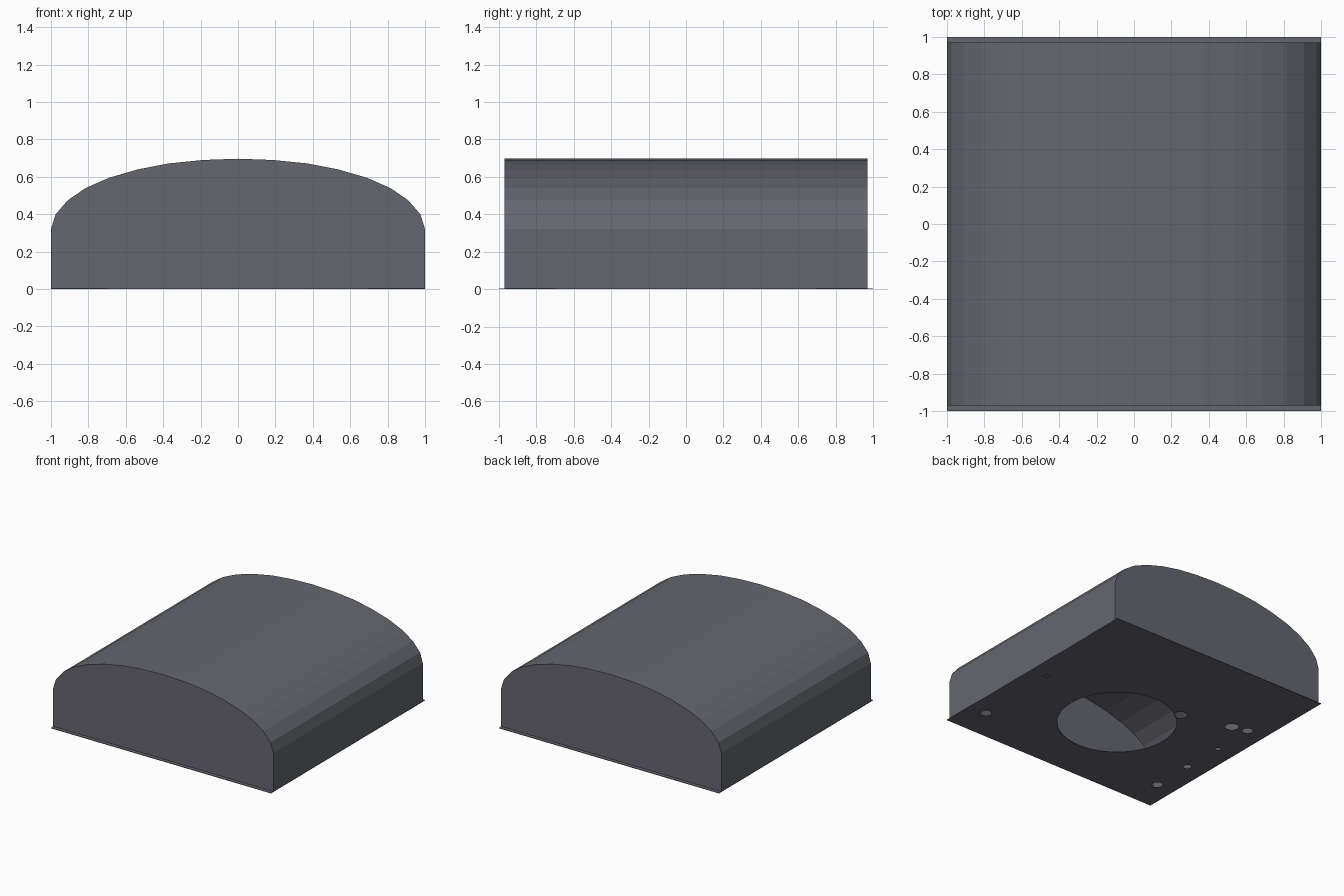
import bpy, bmesh, math

if "Cube" in bpy.data.objects:
    bpy.data.objects.remove(bpy.data.objects["Cube"])

grey = bpy.data.materials.new("slate_grey")
grey.diffuse_color = (0.133, 0.135, 0.16, 1)
grey.use_nodes = True
grey.node_tree.nodes["Principled BSDF"].inputs["Base Color"].default_value = grey.diffuse_color

END_Y = 0.97      # half length of the vaulted cover
PLATE = 0.004     # thickness of the base plate


def link(name, data):
    obj = bpy.data.objects.new(name, data)
    bpy.context.collection.objects.link(obj)
    data.materials.append(grey)
    return obj


# Hollow vaulted cover: faceted arch with closed ends and an open underside
half = [(1.0, PLATE), (1.0, 0.32), (0.975, 0.40), (0.91, 0.475), (0.815, 0.54),
        (0.69, 0.595), (0.535, 0.64), (0.37, 0.672), (0.19, 0.69)]
profile = half + [(0.0, 0.697)] + [(-x, z) for x, z in reversed(half)]

bm = bmesh.new()
front = [bm.verts.new((x, -END_Y, z)) for x, z in profile]
back = [bm.verts.new((x, END_Y, z)) for x, z in profile]
for i in range(len(profile) - 1):
    bm.faces.new((front[i], back[i], back[i + 1], front[i + 1]))
bm.faces.new(front)
bm.faces.new(list(reversed(back)))
bmesh.ops.recalc_face_normals(bm, faces=bm.faces)
mesh = bpy.data.meshes.new("vaulted_cover")
bm.to_mesh(mesh)
bm.free()
link("vaulted_cover", mesh)

# Base plate: flat outline pierced by the large opening and the small holes
curve = bpy.data.curves.new("base_plate", 'CURVE')
curve.dimensions = '2D'
curve.fill_mode = 'BOTH'
curve.extrude = PLATE / 2


def add_loop(points):
    s = curve.splines.new('POLY')
    s.points.add(len(points) - 1)
    for p, (x, y) in zip(s.points, points):
        p.co = (x, y, 0, 1)
    s.use_cyclic_u = True


def add_circle(x, y, r, n):
    add_loop([(x + r * math.cos(math.tau * i / n), y + r * math.sin(math.tau * i / n))
              for i in range(n)])


add_loop([(-1, -1), (1, -1), (1, 1), (-1, 1)])
add_circle(0, -0.2, 0.45, 64)
for x, y, r in [(-0.30, 0.19, 0.05), (-0.71, 0.30, 0.05), (-0.84, 0.33, 0.04),
                (-0.84, -0.375, 0.03), (-0.84, -0.73, 0.04), (0.84, -0.73, 0.04),
                (0.85, 0.0, 0.025), (-0.845, -0.02, 0.02)]:
    add_circle(x, y, r, 20)

plate = link("base_plate", curve)
plate.location.z = PLATE / 2
bpy.context.view_layer.objects.active = plate
plate.select_set(True)
bpy.ops.object.convert(target='MESH')
